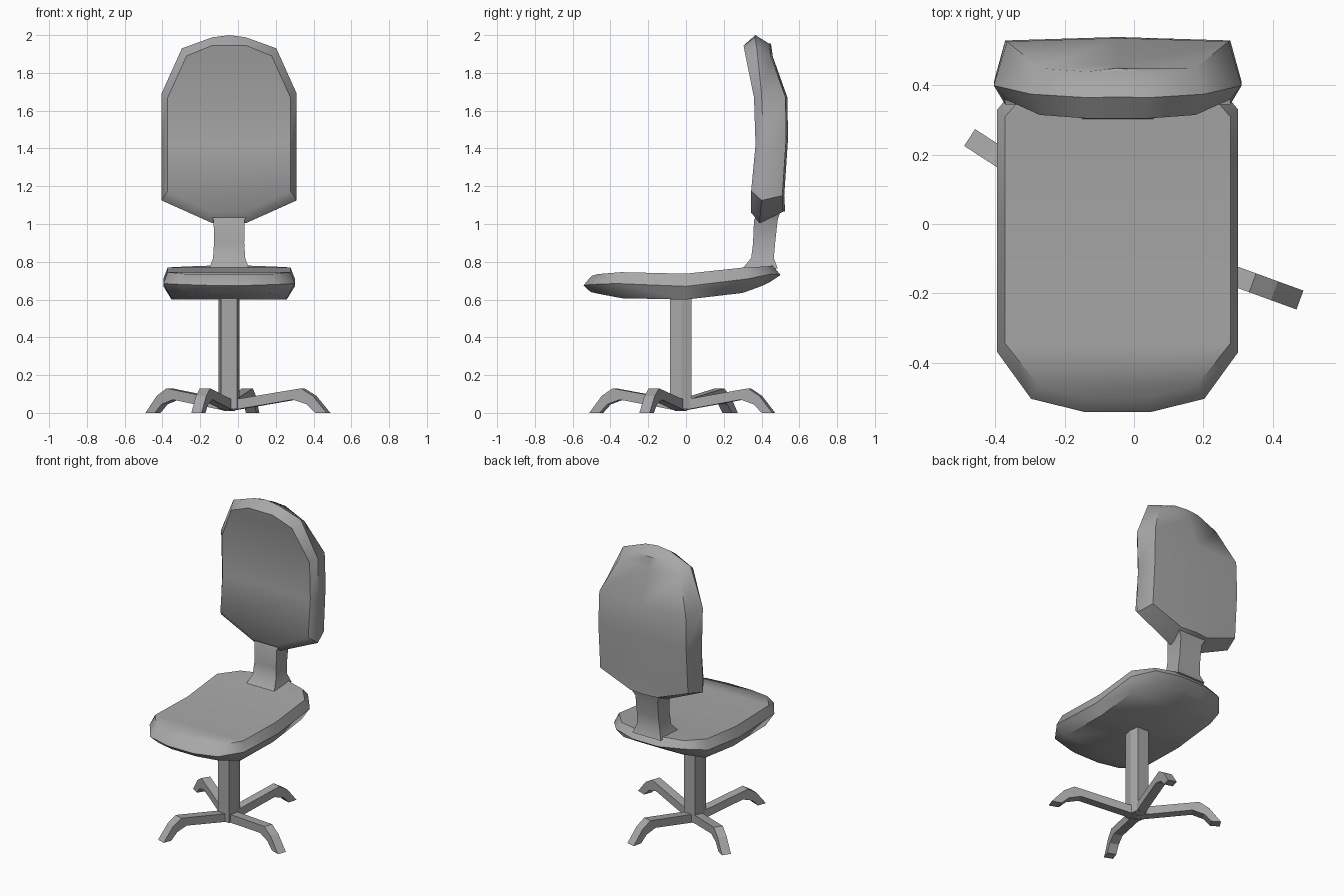
import bpy, bmesh, math
from mathutils import Vector

if "Cube" in bpy.data.objects:
    bpy.data.objects.remove(bpy.data.objects["Cube"])

CX, CY = -0.047, -0.028   # axis of the chair column

grey = bpy.data.materials.new("dark_grey")
grey.diffuse_color = (.39, .39, .39, 1)
grey.use_nodes = True
grey.node_tree.nodes["Principled BSDF"].inputs["Base Color"].default_value = grey.diffuse_color


def loft(name, rings, smooth=None, peak=None):
    """Skin a list of equal-length rings and cap both ends."""
    bm = bmesh.new()
    vs = [[bm.verts.new(p) for p in r] for r in rings]
    n = len(rings[0])
    for a, b in zip(vs, vs[1:]):
        for i in range(n):
            j = (i + 1) % n
            bm.faces.new((a[i], a[j], b[j], b[i]))
    for end in (vs[0], vs[-1]):
        if n == 7:                        # padded ends are split along the rim
            mid = [bm.verts.new(peak)] if peak and end is vs[-1] else []
            bm.faces.new([end[0], end[1]] + mid + [end[5], end[6]])
            bm.faces.new(end[1:6] + mid)
        else:
            bm.faces.new(end)
    bmesh.ops.recalc_face_normals(bm, faces=bm.faces)
    me = bpy.data.meshes.new(name)
    bm.to_mesh(me)
    bm.free()
    me.materials.append(grey)
    ob = bpy.data.objects.new(name, me)
    bpy.context.collection.objects.link(ob)
    if smooth:
        bpy.ops.object.select_all(action='DESELECT')
        ob.select_set(True)
        bpy.context.view_layer.objects.active = ob
        bpy.ops.object.shade_smooth_by_angle(angle=math.radians(smooth))
    return ob


def cushion(name, stations, ridge=0, peak=None):
    """Each station: (half width, y, z) for one face, the rim, the other face."""
    rings = []
    for s in stations:
        _, y, z = s[2]
        rings.append([(CX + w, y, z) for w, y, z in s] + [(CX, y + ridge, z)] +
                     [(CX - w, y, z) for w, y, z in reversed(s)])
    loft(name, rings, 50, peak)


# seat: front to rear (top, rim, underside)
cushion("seat", [
    [(.09, -.50, .725), (.095, -.543, .675), (.09, -.505, .64)],
    [(.23, -.465, .735), (.25, -.505, .68), (.22, -.46, .63)],
    [(.325, -.345, .745), (.348, -.37, .685), (.305, -.34, .607)],
    [(.325, 0, .737), (.348, 0, .67), (.305, 0, .60)],
    [(.325, .31, .77), (.348, .33, .71), (.305, .30, .635)],
    [(.23, .42, .775), (.25, .45, .735), (.22, .41, .675)],
    [(.09, .46, .78), (.095, .50, .73), (.09, .44, .69)],
])

# backrest: bottom to top (front, rim, rear)
cushion("backrest", [
    [(.09, .345, 1.06), (.09, .39, 1.005), (.10, .515, 1.065)],
    [(.325, .345, 1.175), (.358, .40, 1.125), (.325, .51, 1.15)],
    [(.325, .368, 1.42), (.358, .41, 1.42), (.325, .53, 1.45)],
    [(.325, .36, 1.67), (.358, .40, 1.69), (.32, .527, 1.67)],
    [(.225, .315, 1.89), (.25, .375, 1.93), (.225, .45, 1.885)],
    [(.09, .305, 1.945), (.09, .365, 1.988), (.09, .44, 1.955)],
], ridge=.01, peak=(CX, .367, 2.0))

# neck joining seat and backrest: half width, front y, rear y, z
loft("neck", [[(CX - w, f, z), (CX + w, f, z), (CX + w, r, z), (CX - w, r, z)]
              for w, f, r, z in [(.105, .30, .485, .765), (.085, .345, .465, .82),
                                 (.08, .355, .472, .90), (.082, .36, .485, 1.02),
                                 (.11, .38, .50, 1.07)]], 35)

# six-sided column
half = [(.055, .003), (.042, .058), (-.042, .058)]
loft("column", [[(CX + f * x, CY + f * y, z) for f in (1, -1) for x, y in half]
                for z in (.02, .64)])

# four bent legs: distance from axis, lower z, upper z
for k, (deg, length) in enumerate([(-20, .56), (75, .51), (147, .51), (250, .505)]):
    a = math.radians(deg)
    d, s = Vector((math.cos(a), math.sin(a), 0)), Vector((-math.sin(a), math.cos(a), 0))
    c = Vector((CX, CY, 0))
    rings = []
    for lo, hi, zl, zh in [(0, 0, .01, .065), (.66, .74, .07, .13),
                           (.80, .86, .045, .09), (.885, 1.0, 0, 0)]:
        pl = c + d * lo * length + Vector((0, 0, zl))
        ph = c + d * hi * length + Vector((0, 0, zh))
        rings.append([pl - s * .029, pl + s * .029, ph + s * .029, ph - s * .029])
    loft(f"leg_{k + 1}", rings)
